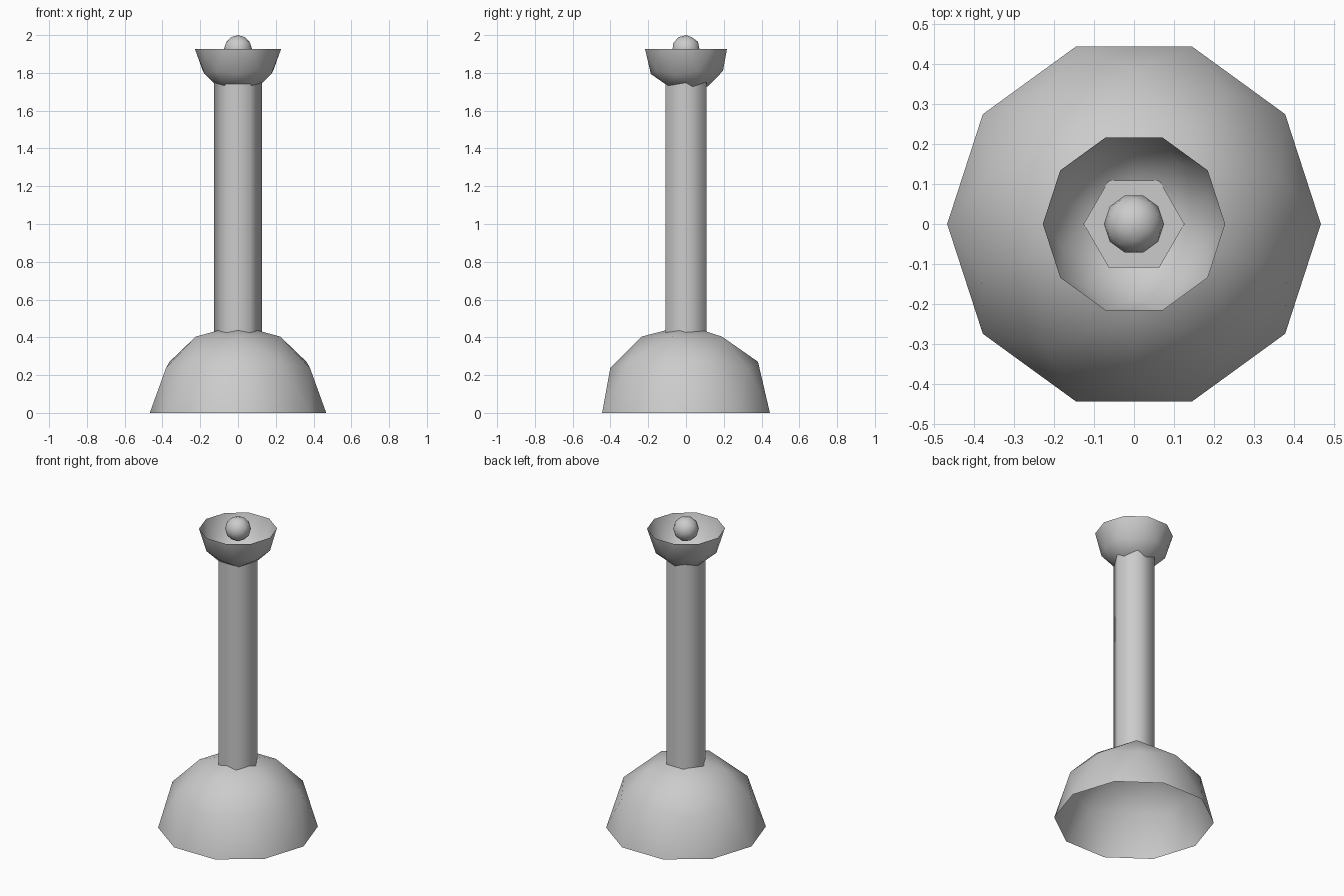
import bpy
import bmesh
import math
from mathutils import Matrix

cube = bpy.data.objects.get("Cube")
if cube:
    bpy.data.objects.remove(cube, do_unlink=True)

grey = bpy.data.materials.new("plain grey")
grey.use_nodes = True
colour = (0.6, 0.6, 0.6, 1)
grey.diffuse_color = colour
grey.node_tree.nodes["Principled BSDF"].inputs["Base Color"].default_value = colour

TURN = Matrix.Rotation(math.radians(-90), 4, "Z")


def finish(name, bm):
    """Turn a bmesh into a smooth-shaded object with sharp rims."""
    mesh = bpy.data.meshes.new(name)
    bm.to_mesh(mesh)
    bm.free()
    mesh.materials.append(grey)
    obj = bpy.data.objects.new(name, mesh)
    bpy.context.collection.objects.link(obj)
    bpy.ops.object.select_all(action="DESELECT")
    obj.select_set(True)
    bpy.context.view_layer.objects.active = obj
    bpy.ops.object.shade_smooth_by_angle(angle=math.radians(70))
    return obj


def dome(name):
    """Open half of a low-poly ball with a slightly flared rim."""
    bm = bmesh.new()
    bmesh.ops.create_icosphere(bm, subdivisions=2, radius=1, matrix=TURN)
    below = [v for v in bm.verts if v.co.z < -0.01]
    bmesh.ops.delete(bm, geom=below, context="VERTS")
    for v in bm.verts:
        if v.co.z < 0.01:
            v.co = (v.co.x * 0.467, v.co.y * 0.467, 0)
        else:
            v.co = (v.co.x * 0.448, v.co.y * 0.448, v.co.z * 0.41 + 0.055)
    return finish(name, bm)


# Hollow base
dome("base")

# Upturned cup, a smaller copy of the base
cup = dome("cup")
cup.matrix_world = (Matrix.Translation((0, 0, 1.926))
                    @ Matrix.Rotation(math.pi, 4, "X") @ Matrix.Scale(0.488, 4))

# Six-sided column
bottom, top = 0.38, 1.75
bm = bmesh.new()
bmesh.ops.create_cone(bm, cap_ends=True, segments=6, radius1=0.126, radius2=0.126,
                      depth=top - bottom,
                      matrix=Matrix.Translation((0, 0, (top + bottom) / 2)) @ TURN @ TURN)
# Put corners on the x axis
if max(v.co.x for v in bm.verts) < 0.12:
    bmesh.ops.rotate(bm, verts=bm.verts, matrix=Matrix.Rotation(math.radians(30), 3, "Z"))
finish("column", bm)

# Ball in the cup
bm = bmesh.new()
bmesh.ops.create_icosphere(bm, subdivisions=2, radius=0.075,
                           matrix=Matrix.Translation((0, 0, 1.925)) @ TURN)
finish("ball", bm)
